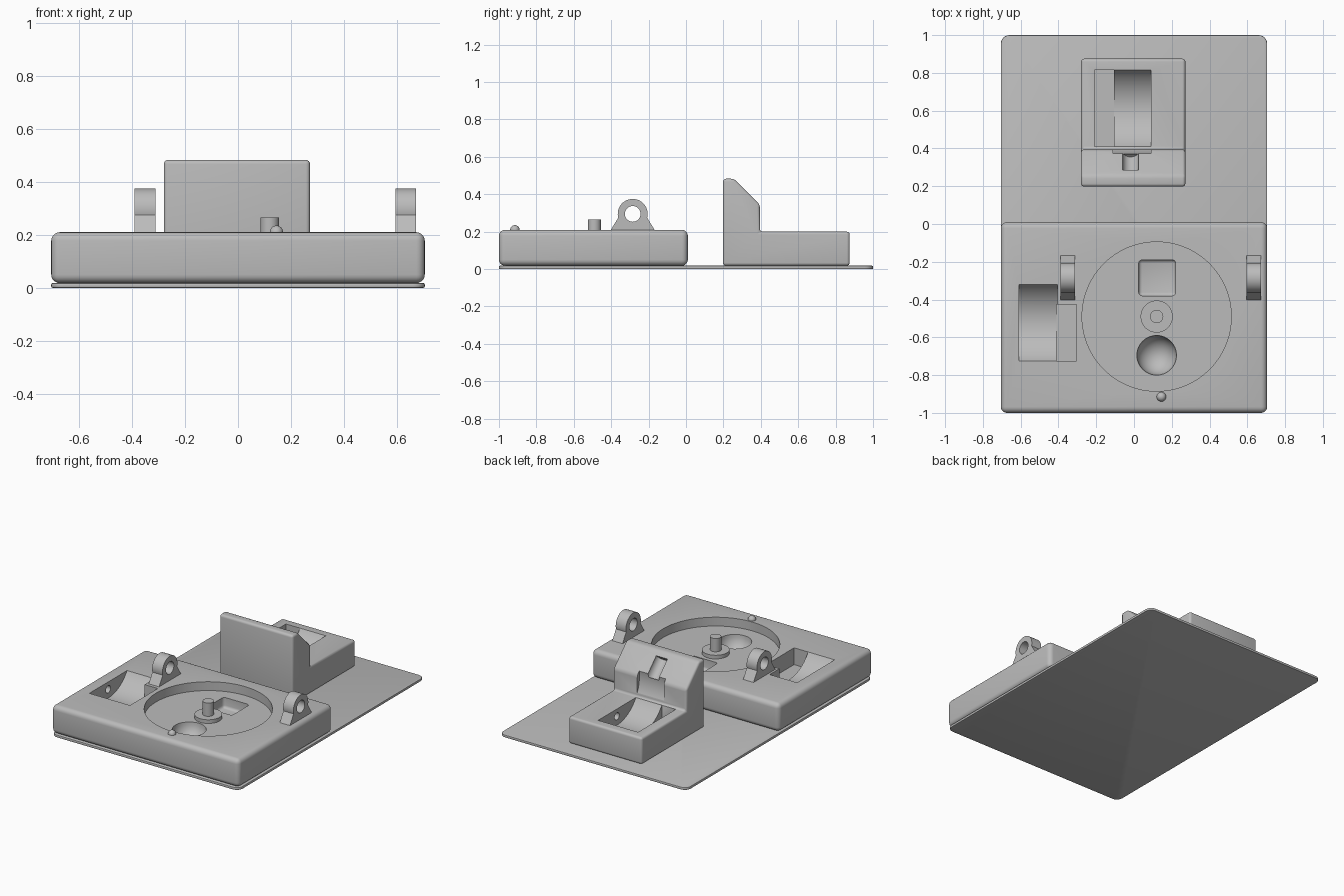
import bpy, bmesh, math
from mathutils import Matrix, Vector

if "Cube" in bpy.data.objects:
    bpy.data.objects.remove(bpy.data.objects["Cube"])

GREY = (0.5, 0.5, 0.5, 1)
mat = bpy.data.materials.new("matte grey")
mat.use_nodes = True
mat.diffuse_color = GREY
mat.node_tree.nodes["Principled BSDF"].inputs["Base Color"].default_value = GREY

ALONG_X, ALONG_Z, DOWN_SLOPE = (1, 0, 0), (0, 0, 1), (0, 1, -1)


def make(name, bm):
    bmesh.ops.recalc_face_normals(bm, faces=bm.faces)
    mesh = bpy.data.meshes.new(name)
    bm.to_mesh(mesh)
    bm.free()
    mesh.materials.append(mat)
    ob = bpy.data.objects.new(name, mesh)
    bpy.context.collection.objects.link(ob)
    return ob


def box(name, x0, x1, y0, y1, z0, z1):
    bm = bmesh.new()
    bmesh.ops.create_cube(bm, size=1)
    bmesh.ops.scale(bm, vec=(x1 - x0, y1 - y0, z1 - z0), verts=bm.verts)
    bmesh.ops.translate(bm, vec=((x0 + x1) / 2, (y0 + y1) / 2, (z0 + z1) / 2), verts=bm.verts)
    return make(name, bm)


def cylinder(name, centre, r, length, axis=ALONG_Z, segments=48):
    """Cylinder along a direction."""
    rot = Vector(axis).to_track_quat("Z", "Y").to_matrix().to_4x4()
    bm = bmesh.new()
    bmesh.ops.create_cone(bm, cap_ends=True, segments=segments, radius1=r, radius2=r,
                          depth=length, matrix=Matrix.Translation(centre) @ rot)
    return make(name, bm)


def sphere(name, centre, r):
    bm = bmesh.new()
    bmesh.ops.create_uvsphere(bm, u_segments=32, v_segments=16, radius=r,
                              matrix=Matrix.Translation(centre))
    return make(name, bm)


def side_profile(name, points, x0, x1):
    """Extrude a (y, z) outline along x."""
    bm = bmesh.new()
    face = bm.faces.new([bm.verts.new((x0, y, z)) for y, z in points])
    new = bmesh.ops.extrude_face_region(bm, geom=[face], use_keep_orig=True)["geom"]
    bmesh.ops.translate(bm, vec=(x1 - x0, 0, 0),
                        verts=[v for v in new if isinstance(v, bmesh.types.BMVert)])
    return make(name, bm)


def bake(ob):
    """Turn the modifiers into plain mesh."""
    graph = bpy.context.evaluated_depsgraph_get()
    ob.data = bpy.data.meshes.new_from_object(ob.evaluated_get(graph))
    ob.modifiers.clear()


def bevel(ob, width, segments=4):
    mod = ob.modifiers.new("round", "BEVEL")
    mod.width, mod.segments = width, segments
    mod.limit_method = "ANGLE"
    bake(ob)
    return ob


def cut(ob, *cutters):
    for c in cutters:
        mod = ob.modifiers.new("cut", "BOOLEAN")
        mod.operation, mod.solver, mod.object = "DIFFERENCE", "EXACT", c
        bake(ob)
        bpy.data.objects.remove(c)


def wheel_pocket(ob, x_scoop, x_floor, y0, y1, floor_y, top, hole_x):
    """Scooped thumbwheel pocket with a flat side well and an axle hole."""
    sag, half, mid = 0.11, (y1 - y0) / 2, (y0 + y1) / 2
    r = (half ** 2 + sag ** 2) / (2 * sag)
    cut(ob,
        cylinder("cutter", ((x_scoop[0] + x_scoop[1]) / 2, mid, top - sag + r), r,
                 x_scoop[1] - x_scoop[0], ALONG_X, 128),
        box("cutter", *x_floor, *floor_y, top - sag - 0.004, top + 0.1),
        cylinder("cutter", (hole_x, mid, top - 0.05), 0.025, 0.1, ALONG_X, 24))


# Thin base plate with rounded corners
bm = bmesh.new()
bmesh.ops.create_cube(bm, size=1)
bmesh.ops.scale(bm, vec=(1.41, 2, 0.018), verts=bm.verts)
bmesh.ops.translate(bm, vec=(0, 0, 0.009), verts=bm.verts)
corners = [e for e in bm.edges if abs(e.verts[0].co.z - e.verts[1].co.z) > 0.01]
bmesh.ops.bevel(bm, geom=corners, offset=0.045, segments=6, profile=0.5, affect="EDGES")
bevel(make("base_plate", bm), 0.005, 2)

# Main housing with the round tray and its wells
CX, CY, TOP, TRAY = 0.12, -0.49, 0.21, 0.15
housing = bevel(box("main_housing", -0.705, 0.705, -1, 0.01, 0.018, TOP), 0.032, 5)
square = bevel(box("cutter", 0.025, 0.22, -0.38, -0.19, 0.08, 0.3), 0.018, 3)
cut(housing,
    cylinder("cutter", (CX, CY, TRAY + 0.1), 0.395, 0.2, segments=96),
    square,
    sphere("cutter", (CX, -0.695, TRAY), 0.105))
wheel_pocket(housing, (-0.61, -0.405), (-0.41, -0.305), -0.725, -0.32,
             (-0.725, -0.425), TOP, -0.63)

# Spindle in the tray and the small locating bead
cylinder("spindle_hub", (CX, CY, TRAY + 0.01), 0.085, 0.03)
cylinder("spindle_post", (CX, CY, 0.205), 0.035, 0.12, segments=32)
sphere("locating_bead", (0.145, -0.915, TOP), 0.025)

# Pair of hinge lugs with bored eyes
LY, LZ, LR = -0.285, 0.295, 0.08
arc = [(LY + LR * math.cos(math.radians(a)), LZ + LR * math.sin(math.radians(a)))
       for a in range(-15, 196, 7)]
for name, x0, x1 in (("right_lug", -0.39, -0.312), ("left_lug", 0.595, 0.672)):
    lug = side_profile(name, arc + [(-0.405, 0.205), (-0.165, 0.205)], x0, x1)
    cut(lug, cylinder("cutter", ((x0 + x1) / 2, LY, LZ), 0.042, 0.3, ALONG_X, 32))

# Rear housing: low box with a sloped upright
outline = [(0.198, 0.018), (0.875, 0.018), (0.875, 0.2), (0.395, 0.2),
           (0.395, 0.345), (0.257, 0.483), (0.198, 0.483)]
rear = bevel(side_profile("rear_housing", outline, -0.28, 0.272), 0.016, 4)
wheel_pocket(rear, (-0.11, 0.09), (-0.21, -0.105), 0.41, 0.815,
             (0.41, 0.815), 0.2, 0.11)
cut(rear, cylinder("cutter", (-0.018, 0.335, 0.405), 0.042, 0.14, DOWN_SLOPE, 32))

# Smooth the rounded surfaces, keep the hard edges
bpy.ops.object.select_all(action="DESELECT")
for ob in bpy.context.scene.objects:
    if ob.type == "MESH" and ob.data.materials and ob.data.materials[0] == mat:
        ob.select_set(True)
        bpy.context.view_layer.objects.active = ob
bpy.ops.object.shade_smooth_by_angle(angle=math.radians(35))
